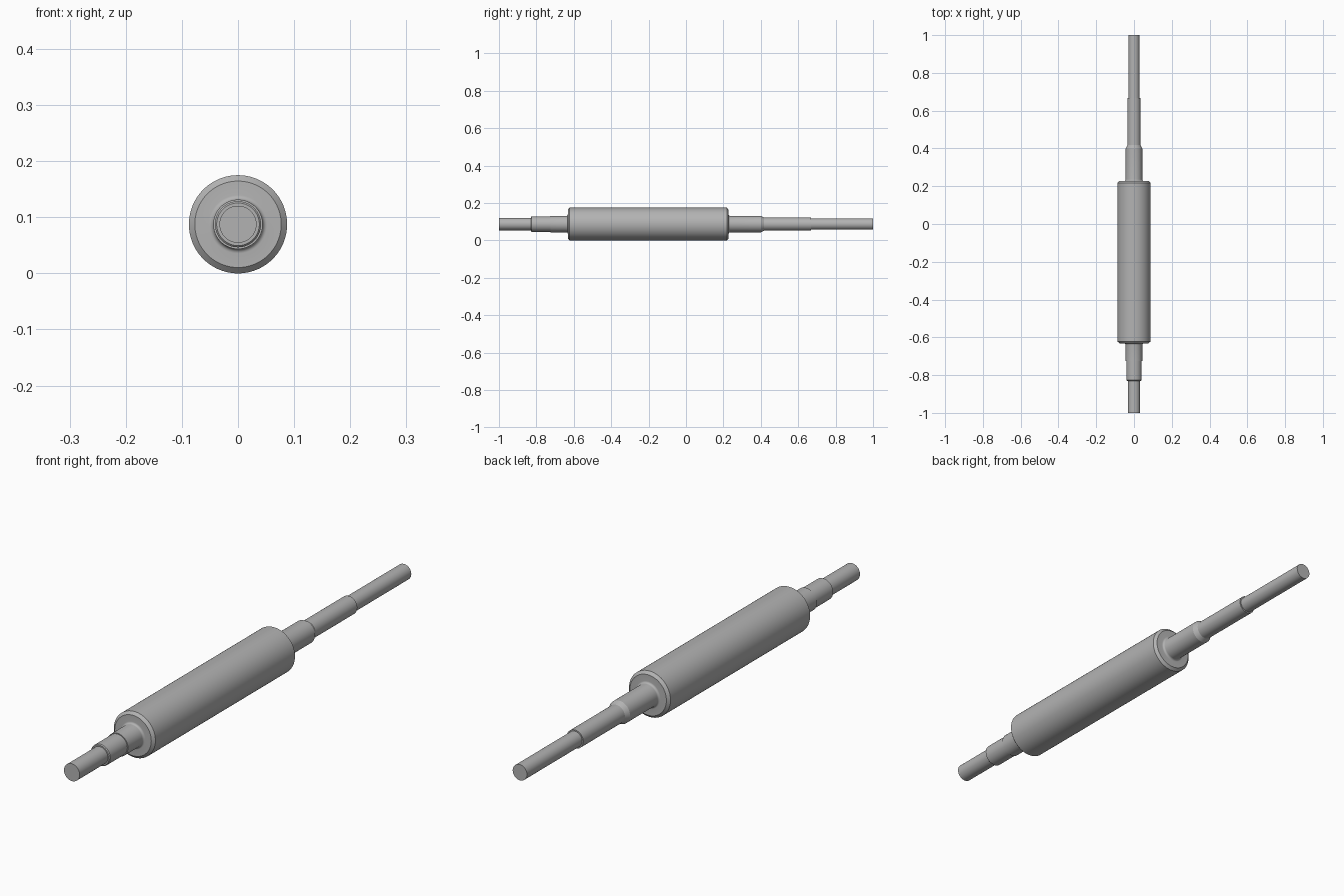
import bpy, bmesh, math
from mathutils import Vector, Matrix

if "Cube" in bpy.data.objects:
    bpy.data.objects.remove(bpy.data.objects["Cube"], do_unlink=True)

AXIS_Z = 0.0875
SIDES = 96

steel = bpy.data.materials.new("steel_grey")
steel.use_nodes = True
steel.diffuse_color = (0.45, 0.45, 0.45, 1)
steel.node_tree.nodes["Principled BSDF"].inputs["Base Color"].default_value = (0.45, 0.45, 0.45, 1)


def fillet(y, r, size, side):
    """Concave arc blending a journal of radius r into a wall at y."""
    arc = []
    for i in range(7):
        a = math.radians(15 * i)
        arc.append((y + side * size * (1 - math.sin(a)), r + size * (1 - math.cos(a))))
    return arc if side < 0 else arc[::-1]


# Half profile along the axis: (y, radius)
profile = [
    # front stub, bearing seat and front journal
    (-1, 0), (-1, 0.033), (-0.83, 0.033), (-0.83, 0.038), (-0.827, 0.041),
    (-0.725, 0.041), (-0.725, 0.044),
    *fillet(-0.632, 0.044, 0.008, -1),
    # chamfered roller body
    (-0.632, 0.077), (-0.622, 0.0875), (0.218, 0.0875), (0.228, 0.077),
    *fillet(0.228, 0.044, 0.008, 1),
    # rear journal, taper, step and long tail
    (0.4, 0.044), (0.418, 0.035), (0.668, 0.035), (0.668, 0.03),
    (1, 0.03), (1, 0),
]

# Revolve the profile around the long axis
bm = bmesh.new()
verts = [bm.verts.new((0, y, r)) for y, r in profile]
edges = [bm.edges.new(pair) for pair in zip(verts, verts[1:])]
bmesh.ops.spin(bm, geom=verts + edges, cent=(0, 0, 0), axis=(0, 1, 0),
               angle=math.tau, steps=SIDES, use_duplicate=False)
bmesh.ops.remove_doubles(bm, verts=bm.verts, dist=0.00005)
bmesh.ops.recalc_face_normals(bm, faces=bm.faces)
bmesh.ops.translate(bm, verts=bm.verts, vec=Vector((0, 0, AXIS_Z)))

mesh = bpy.data.meshes.new("roller_shaft")
bm.to_mesh(mesh)
bm.free()
mesh.materials.append(steel)
shaft = bpy.data.objects.new("roller_shaft", mesh)
bpy.context.collection.objects.link(shaft)

# Smooth round surfaces, crisp steps
bpy.ops.object.select_all(action='DESELECT')
shaft.select_set(True)
bpy.context.view_layer.objects.active = shaft
bpy.ops.object.shade_smooth_by_angle(angle=math.radians(24))
